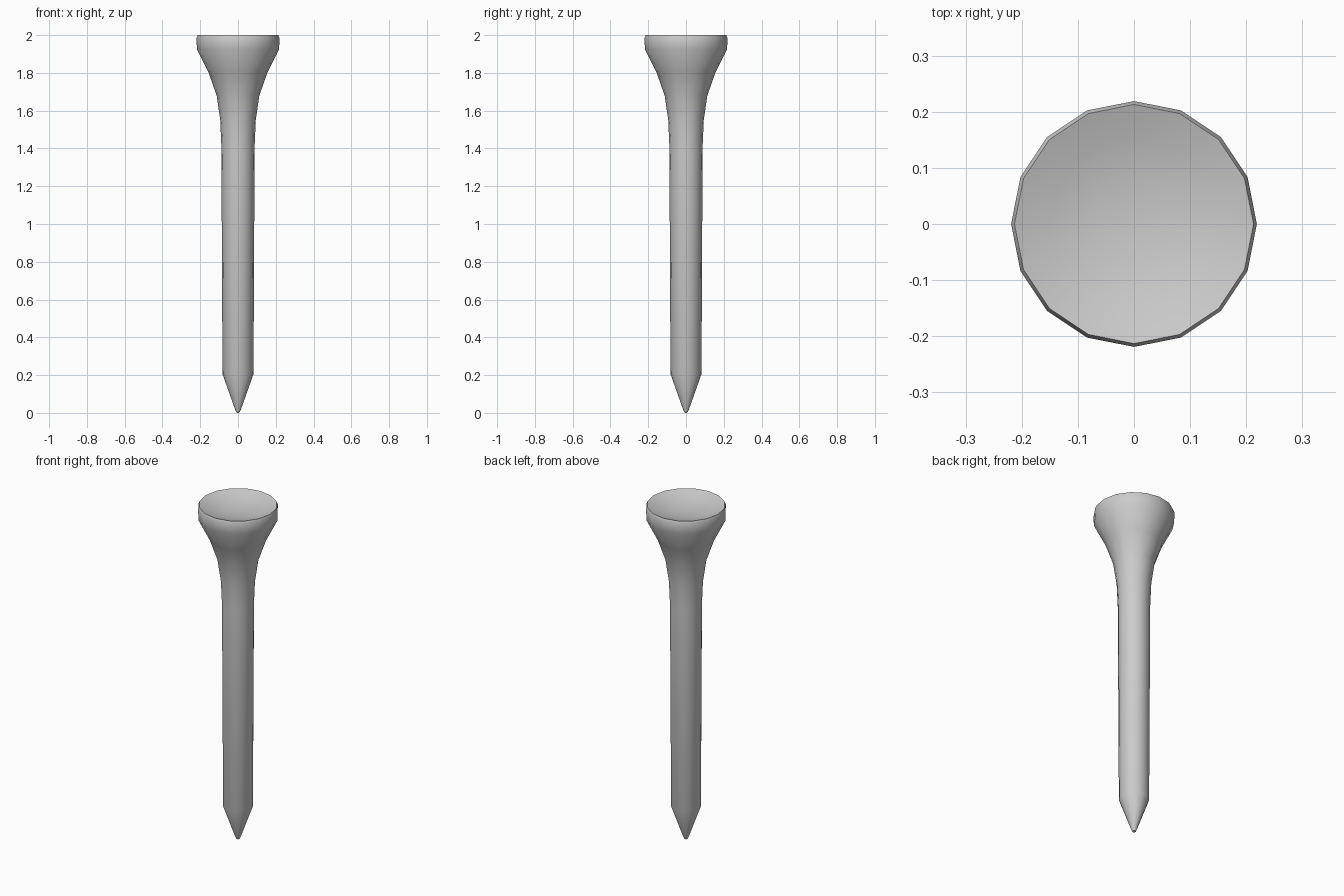
import bpy, bmesh, math

if "Cube" in bpy.data.objects:
    bpy.data.objects.remove(bpy.data.objects["Cube"])

SIDES = 16
# Radius and height from the tip, up the shaft and flare, over the rim into the shallow cup
profile = [
    (0.0, 0.0), (0.010, 0.005), (0.018, 0.025), (0.082, 0.205),
    (0.088, 1.41), (0.094, 1.55), (0.113, 1.68), (0.155, 1.80), (0.218, 1.925),
    (0.219, 1.985), (0.213, 2.0),
    (0.15, 1.978), (0.08, 1.964), (0.0, 1.96),
]

# Spin the profile around z
bm = bmesh.new()
verts = [bm.verts.new((r, 0, z)) for r, z in profile]
edges = [bm.edges.new(pair) for pair in zip(verts, verts[1:])]
bmesh.ops.spin(bm, geom=verts + edges, cent=(0, 0, 0), axis=(0, 0, 1),
               angle=math.tau, steps=SIDES, use_duplicate=False)
bmesh.ops.remove_doubles(bm, verts=bm.verts, dist=0.0005)
bmesh.ops.recalc_face_normals(bm, faces=bm.faces)

mesh = bpy.data.meshes.new("golf_tee")
bm.to_mesh(mesh)
bm.free()
tee = bpy.data.objects.new("golf_tee", mesh)
bpy.context.collection.objects.link(tee)

# Smooth shading with a sharp rim
bpy.context.view_layer.objects.active = tee
tee.select_set(True)
bpy.ops.object.shade_smooth_by_angle(angle=math.radians(30))
